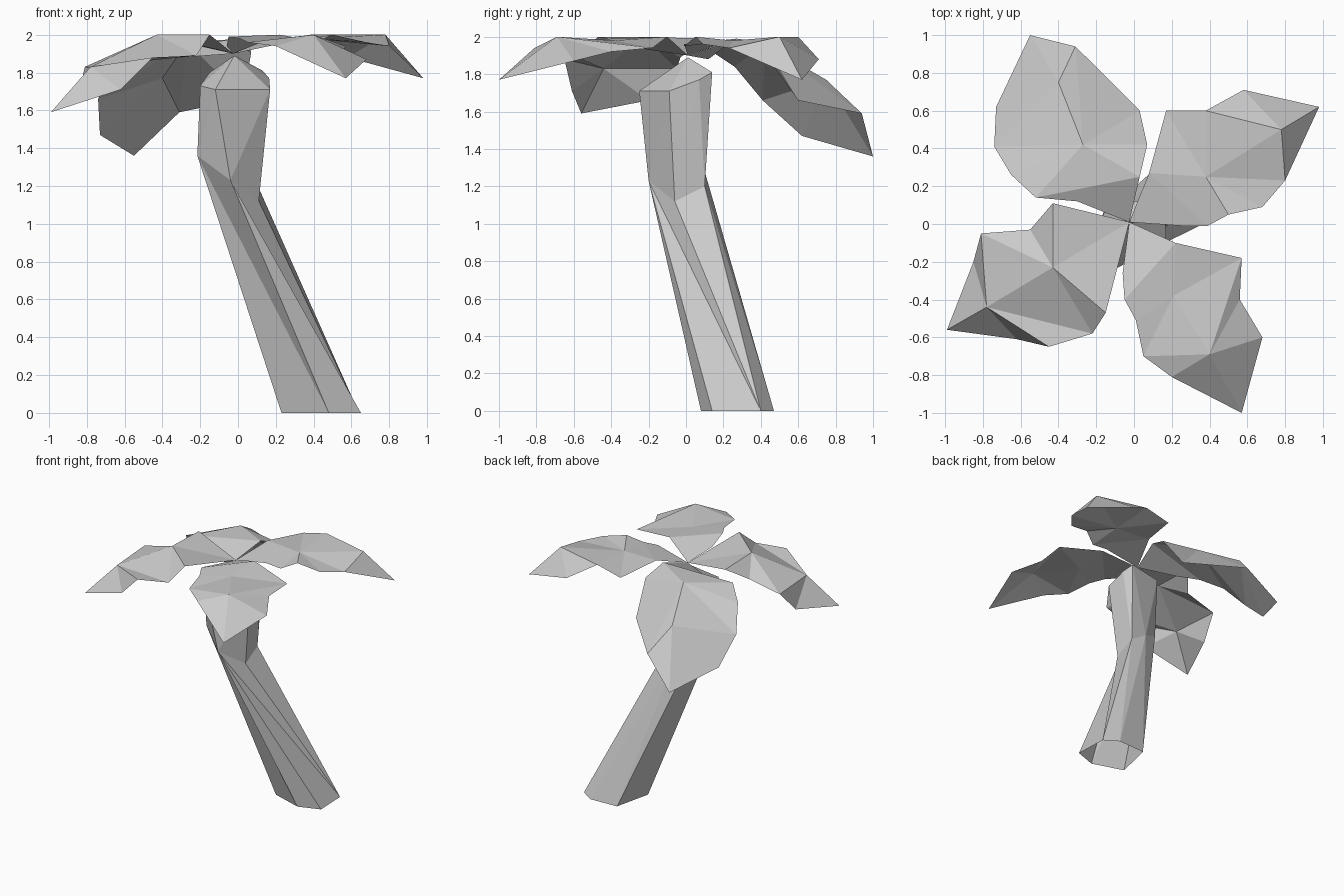
import bpy
import bmesh

cube = bpy.data.objects.get("Cube")
if cube:
    bpy.data.objects.remove(cube, do_unlink=True)

# One plain grey for the whole tree
grey = bpy.data.materials.new("plain_grey")
grey.use_nodes = True
colour = (0.6, 0.6, 0.6, 1.0)
grey.diffuse_color = colour
grey.node_tree.nodes["Principled BSDF"].inputs["Base Color"].default_value = colour


def finish(name, bm):
    """Turn a bmesh into a flat shaded object with the grey material."""
    mesh = bpy.data.meshes.new(name)
    bm.to_mesh(mesh)
    bm.free()
    mesh.materials.append(grey)
    obj = bpy.data.objects.new(name, mesh)
    bpy.context.collection.objects.link(obj)


def trunk(name, rings, peak, inward_folds):
    """Loft twisted rings, open at the foot, and close the head with a low cone."""
    bm = bmesh.new()
    loops = [[bm.verts.new(p) for p in ring] for ring in rings]
    sides = len(loops[0])
    for level, (low, high) in enumerate(zip(loops, loops[1:])):
        for i in range(sides):
            j = (i + 1) % sides
            if (level, i) in inward_folds:
                bm.faces.new((low[i], low[j], high[i]))
                bm.faces.new((low[j], high[j], high[i]))
            else:
                bm.faces.new((low[i], low[j], high[j]))
                bm.faces.new((low[i], high[j], high[i]))
    top = bm.verts.new(peak)
    for i in range(sides):
        bm.faces.new((loops[-1][i], loops[-1][(i + 1) % sides], top))
    bm.normal_update()
    finish(name, bm)


def leaf(name, rim, ridge, neck=()):
    """Fan each rim edge to its nearest ridge point in plan, then add the neck
    that rises from the crown to the fold between the rim's two ends."""
    bm = bmesh.new()
    edge = [bm.verts.new(p) for p in rim]
    spine = [bm.verts.new(p) for p in ridge]

    def nearest(v):
        return min(spine, key=lambda s: (s.co.xy - v.co.xy).length)

    for a, b in zip(edge, edge[1:] + edge[:1]):
        ra, rb = nearest(a), nearest(b)
        bm.faces.new((a, b, ra))
        if ra is not rb:
            bm.faces.new((b, rb, ra))
    if neck:
        bm.faces.new([edge[0], edge[-1]] + [bm.verts.new(p) for p in neck])
    bm.normal_update()
    # Single sheets: turn every face to the sky
    for face in bm.faces:
        if face.normal.z < 0:
            face.normal_flip()
    finish(name, bm)


# Leaning six-sided trunk: foot, bend and head rings
foot = [(x, y, 0) for x, y in (
    (.23, .16), (.48, .08), (.65, .14), (.64, .4), (.53, .47), (.3, .46))]
bend = [(-.17, .04, 1.35), (-.215, -.1, 1.36), (-.04, -.2, 1.23),
        (.11, -.06, 1.12), (.105, .1, 1.2), (-.03, .1, 1.28)]
head = [(-.15, .09, 1.8), (-.2, -.08, 1.73), (-.12, -.25, 1.71),
        (.17, -.09, 1.71), (.165, .07, 1.77), (.13, .14, 1.81)]
trunk("trunk", [foot, bend, head], (-.02, .01, 1.89), {(0, 2)})

# Four drooping leaves that meet above the trunk
crown = (-.025, .01, 1.9)

leaf("front_right_leaf",
     [crown, (-.43, .11, 1.99), (-.55, -.03, 1.89), (-.81, -.05, 1.83),
      (-.85, -.2, 1.66), (-.99, -.56, 1.59), (-.62, -.61, 1.71),
      (-.45, -.65, 1.88), (-.22, -.58, 1.89), (-.15, -.47, 2)],
     [(-.43, -.23, 2), (-.78, -.44, 1.83)])

leaf("front_left_leaf",
     [(-.05, -.4, 1.99), (.01, -.51, 1.98), (.05, -.7, 1.96),
      (.2, -.81, 1.94), (.57, -1, 1.77), (.68, -.6, 1.87),
      (.56, -.4, 1.92), (.57, -.18, 1.94), (.22, -.1, 2)],
     [(.21, -.38, 1.98), (.4, -.69, 2)],
     [crown, (-.06, -.26, 1.94)])

leaf("back_left_leaf",
     [(.39, -.01, 1.95), (.5, .05, 2), (.68, .09, 1.96),
      (.8, .23, 1.94), (.98, .62, 1.77), (.58, .71, 1.88),
      (.38, .6, 2), (.17, .6, 1.95), (.08, .27, 1.99)],
     [(.38, .25, 1.98), (.78, .5, 2)],
     [crown, (.26, -.01, 1.96)])

leaf("back_right_leaf",
     [(.03, .25, 1.98), (.07, .42, 1.91), (.03, .6, 1.66),
      (-.31, .94, 1.59), (-.55, 1, 1.36), (-.73, .62, 1.47),
      (-.74, .41, 1.66), (-.65, .26, 1.84), (-.52, .14, 1.92)],
     [(-.27, .42, 1.96), (-.4, .75, 1.77)],
     [(-.3, .12, 1.88), crown])
